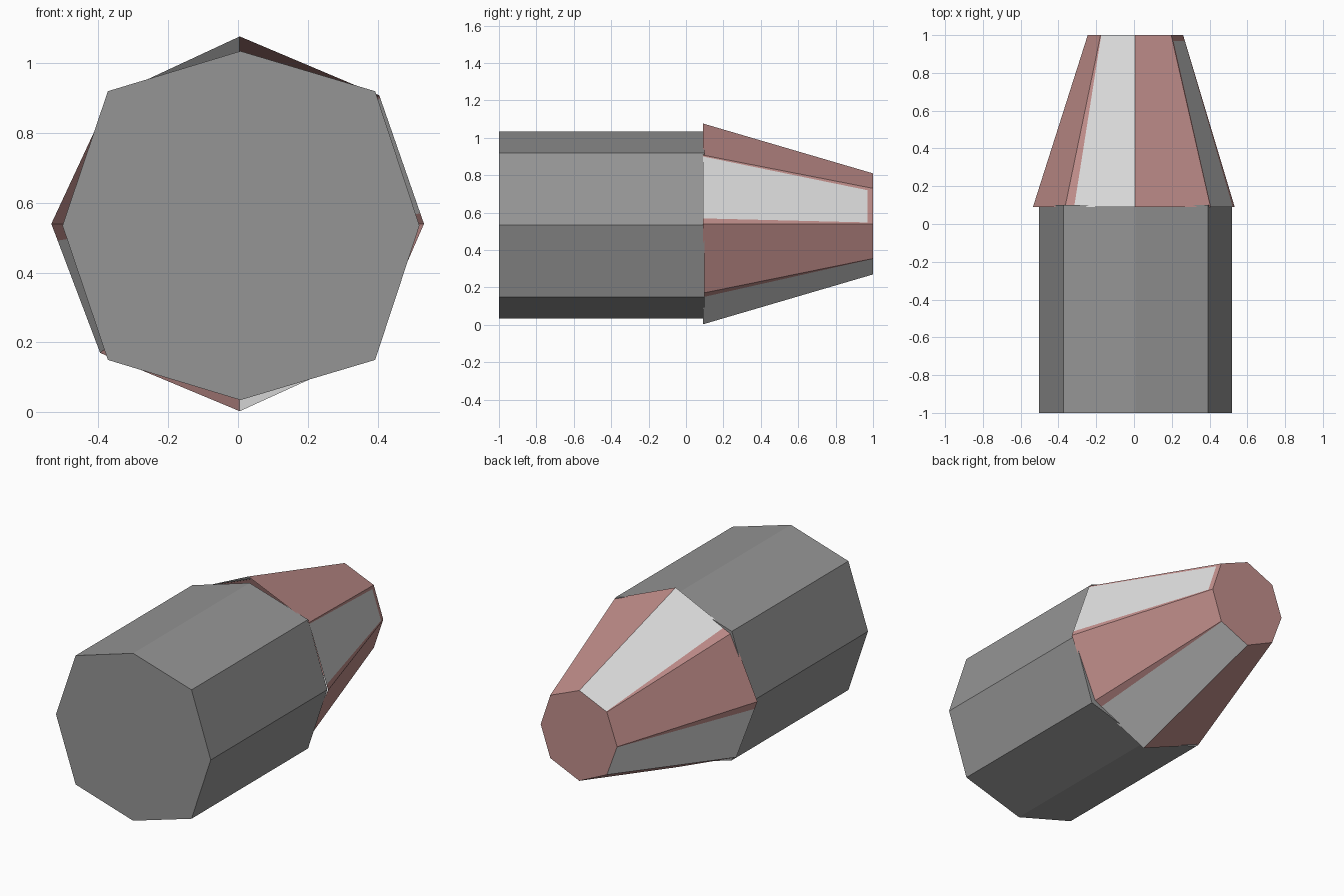
import bpy, bmesh
from mathutils import Vector

if "Cube" in bpy.data.objects:
    bpy.data.objects.remove(bpy.data.objects["Cube"])


def material(name, rgb):
    m = bpy.data.materials.new(name)
    m.diffuse_color = (*rgb, 1.0)
    m.use_nodes = True
    m.node_tree.nodes["Principled BSDF"].inputs["Base Color"].default_value = m.diffuse_color
    return m


GREY = material("body grey", (0.30, 0.30, 0.30))
PINK = material("dusty pink", (0.54, 0.275, 0.262))
WHITE = material("off white", (0.73, 0.73, 0.73))


def ring(profile, y):
    return [Vector((x, y, z)) for x, z in profile]


def add_face(bm, pts, mat=0):
    f = bm.faces.new([bm.verts.new(p) for p in pts])
    f.material_index = mat


def finish(bm, name, mats):
    bmesh.ops.remove_doubles(bm, verts=bm.verts, dist=1e-5)
    me = bpy.data.meshes.new(name)
    bm.to_mesh(me)
    bm.free()
    for m in mats:
        me.materials.append(m)
    ob = bpy.data.objects.new(name, me)
    bpy.context.collection.objects.link(ob)


# Body: eight-sided prism, profile runs clockwise from the top
body = [(0.007, 1.035), (0.393, 0.92), (0.52, 0.535), (0.393, 0.15),
        (0.007, 0.035), (-0.373, 0.15), (-0.503, 0.535), (-0.373, 0.92)]
bm = bmesh.new()
front, back = ring(body, -1.0), ring(body, 0.10)
for i in range(8):
    j = (i + 1) % 8
    add_face(bm, (front[i], front[j], back[j], back[i]))
add_face(bm, front[::-1])
add_face(bm, back)
finish(bm, "body", [GREY])

# Tapered tip: open at the base, alternating pink and white sides
base = ring([(0.005, 1.077), (0.405, 0.908), (0.533, 0.54), (0.372, 0.17),
             (0.005, 0.003), (-0.395, 0.17), (-0.535, 0.54), (-0.365, 0.905)], 0.09)
tip = ring([(0.005, 0.81), (0.197, 0.73), (0.26, 0.54), (0.197, 0.355),
            (0.005, 0.27), (-0.177, 0.355), (-0.245, 0.54), (-0.177, 0.73)], 1.0)

# Pink borders on white sides: start/end share at the base, then at the tip
border = {1: (0.02, 0.08, 0.08, 0.04), 3: (0.13, 0, 0.02, 0),
          5: (0, 0.13, 0, 0.02), 7: (0.13, 0, 0.02, 0)}
bm = bmesh.new()
for i in range(8):
    a, b = base[i], base[(i + 1) % 8]
    d, c = tip[i], tip[(i + 1) % 8]
    if i not in border:
        add_face(bm, (a, b, c, d))
        continue
    if i == 1:  # pink band at the tip of this side
        c2, d2 = b.lerp(c, 0.966), a.lerp(d, 0.966)
        add_face(bm, (d2, c2, c, d))
        c, d = c2, d2
    s0, e0, s1, e1 = border[i]
    p, q = a.lerp(b, s0), a.lerp(b, 1 - e0)
    r, t = d.lerp(c, 1 - e1), d.lerp(c, s1)
    add_face(bm, (p, q, r, t), 1)
    if s0:
        add_face(bm, (a, p, t, d))
    if e0:
        add_face(bm, (q, b, c, r))
add_face(bm, tip)
finish(bm, "tapered_tip", [PINK, WHITE])
